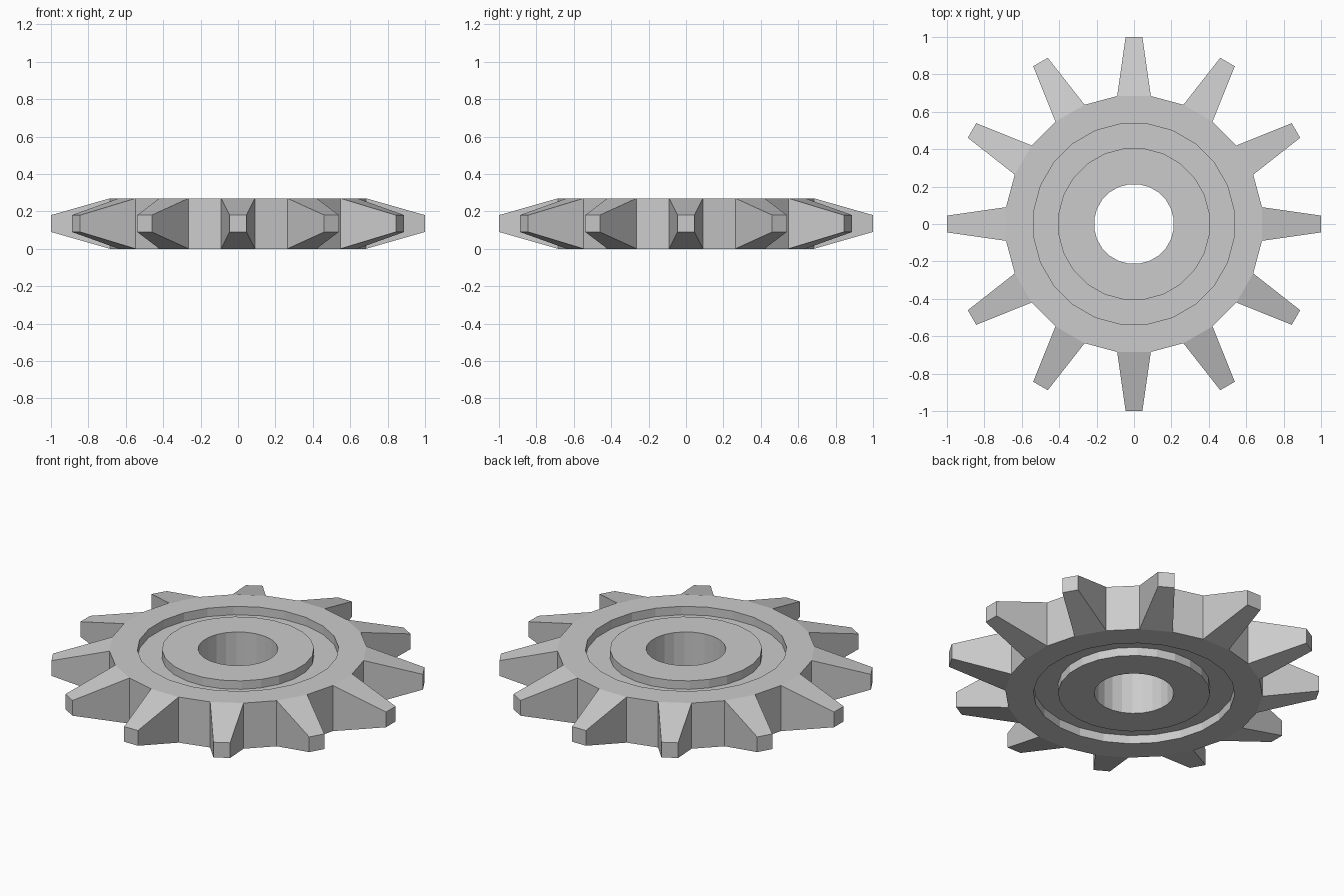
import bpy, bmesh
from math import sin, cos, pi

if "Cube" in bpy.data.objects:
    bpy.data.objects.remove(bpy.data.objects["Cube"])

SEG = 24                    # two sides per tooth
H, DEPTH = 0.27, 0.05       # wheel thickness, groove depth
R_BORE, R_HUB, R_RIM, R_ROOT = 0.214, 0.408, 0.54, 0.69

# Closed cross-section (radius, height): bore, grooved faces, outer wall
profile = [(R_BORE, 0), (R_HUB, 0), (R_HUB, DEPTH), (R_RIM, DEPTH), (R_RIM, 0), (R_ROOT, 0),
           (R_ROOT, H), (R_RIM, H), (R_RIM, H - DEPTH), (R_HUB, H - DEPTH), (R_HUB, H), (R_BORE, H)]
OUTER = 5                   # profile edge that forms the outer wall

bm = bmesh.new()

# Wheel body: revolve the profile, with flats facing the axes
rings = []
for i in range(SEG):
    a = (i - 0.5) * 2 * pi / SEG
    rings.append([bm.verts.new((r * cos(a), r * sin(a), z)) for r, z in profile])
tooth_faces = []
n = len(profile)
for i in range(SEG):
    a, b = rings[i], rings[(i + 1) % SEG]
    for j in range(n):
        k = (j + 1) % n
        f = bm.faces.new((a[j], b[j], b[k], a[k]))
        if j == OUTER and i % 2 == 0:
            tooth_faces.append((i, f))

# Teeth: extrude every second outer wall into a tapered block
for i, f in tooth_faces:
    ang = i * 2 * pi / SEG
    tip = bmesh.ops.extrude_discrete_faces(bm, faces=[f])["faces"][0]
    for v in tip.verts:
        side = 0.045 if -v.co.x * sin(ang) + v.co.y * cos(ang) > 0 else -0.045
        z = 0.18 if v.co.z > H / 2 else 0.09
        v.co = (cos(ang) - side * sin(ang), sin(ang) + side * cos(ang), z)

bmesh.ops.recalc_face_normals(bm, faces=bm.faces)
mesh = bpy.data.meshes.new("sprocket_wheel")
bm.to_mesh(mesh)
bm.free()
wheel = bpy.data.objects.new("sprocket_wheel", mesh)
bpy.context.collection.objects.link(wheel)
